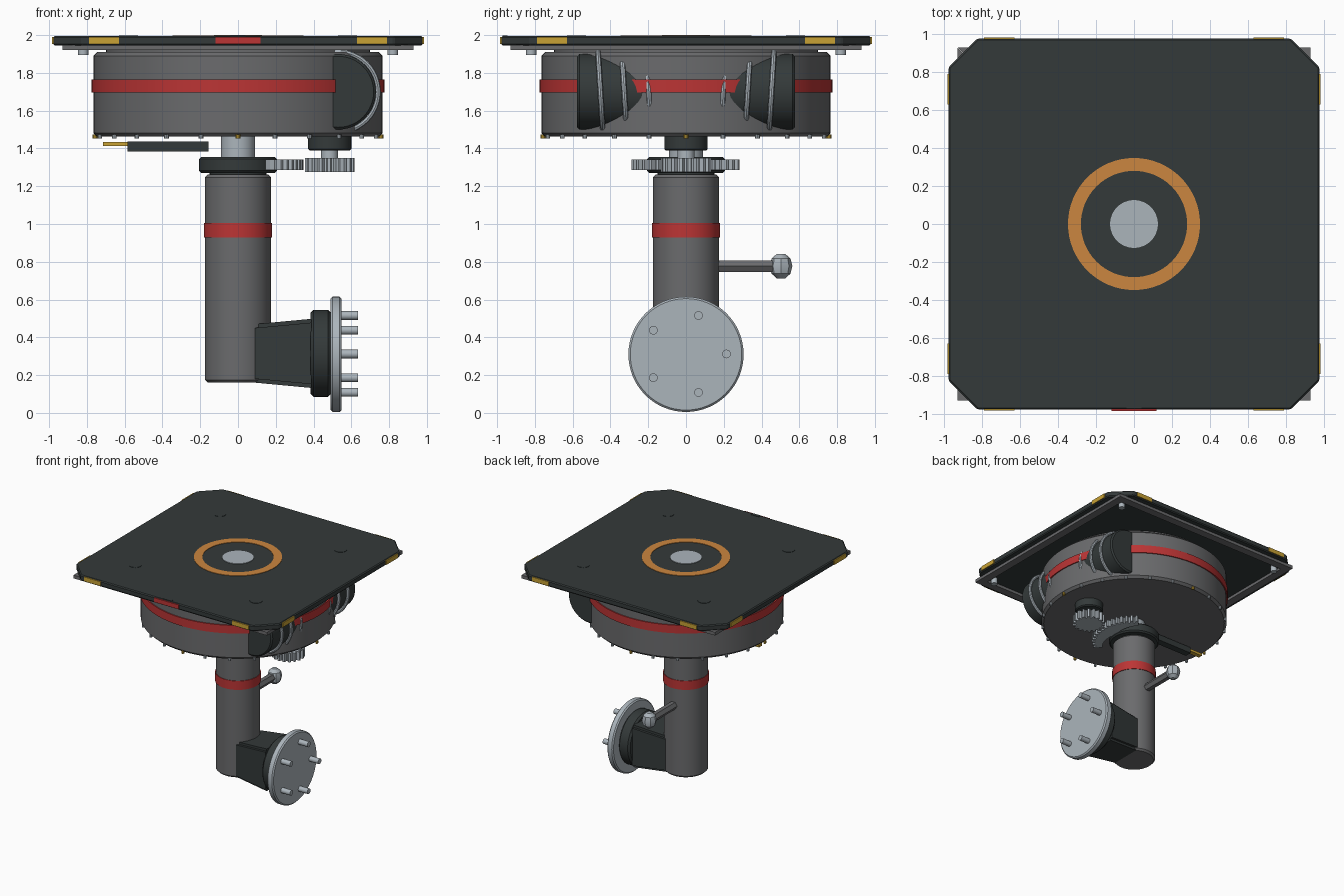
import bpy, bmesh, math
from mathutils import Matrix, Vector

if "Cube" in bpy.data.objects:
    bpy.data.objects.remove(bpy.data.objects["Cube"])


def material(name, rgb):
    m = bpy.data.materials.new(name)
    m.diffuse_color = (*rgb, 1)
    m.use_nodes = True
    m.node_tree.nodes["Principled BSDF"].inputs["Base Color"].default_value = m.diffuse_color
    return m


GRAY = material("steel gray", (0.145, 0.147, 0.152))
DARK = material("dark slate", (0.034, 0.042, 0.042))
SILVER = material("silver", (0.41, 0.46, 0.50))
RED = material("red", (0.50, 0.035, 0.035))
GOLD = material("gold", (0.58, 0.36, 0.035))
ORANGE = material("orange", (0.60, 0.24, 0.05))

AXIS = {"z": Matrix(), "x": Matrix.Rotation(math.pi / 2, 4, "Y"),
        "y": Matrix.Rotation(-math.pi / 2, 4, "X")}


def finish(name, bm, mat, smooth=True):
    bmesh.ops.recalc_face_normals(bm, faces=bm.faces[:])
    me = bpy.data.meshes.new(name)
    bm.to_mesh(me)
    bm.free()
    me.materials.append(mat)
    if smooth:
        me.shade_smooth()
        me.set_sharp_from_angle(angle=math.radians(32))
    ob = bpy.data.objects.new(name, me)
    bpy.context.collection.objects.link(ob)
    return ob


def lathe(name, profile, mat, loc=(0, 0, 0), axis="z", segs=48, closed=False, tilt=0):
    """Revolve (radius, height) points; closed profiles make rings."""
    bm = bmesh.new()
    rings = [[bm.verts.new((r * math.cos(2 * math.pi * i / segs),
                            r * math.sin(2 * math.pi * i / segs), h))
              for i in range(segs)] for r, h in profile]
    pairs = list(zip(rings, rings[1:]))
    if closed:
        pairs.append((rings[-1], rings[0]))
    for a, b in pairs:
        for i in range(segs):
            j = (i + 1) % segs
            bm.faces.new((a[i], a[j], b[j], b[i]))
    if not closed:
        bm.faces.new(rings[0])
        bm.faces.new(rings[-1])
    mtx = Matrix.Translation(loc) @ Matrix.Rotation(tilt, 4, "X") @ AXIS[axis]
    bm.transform(mtx)
    return finish(name, bm, mat)


def cyl(name, r, h0, h1, mat, bevel=0.0, **kw):
    if bevel:
        prof = [(r - bevel, h0), (r, h0 + bevel), (r, h1 - bevel), (r - bevel, h1)]
    else:
        prof = [(r, h0), (r, h1)]
    return lathe(name, prof, mat, **kw)


def ring(name, r0, r1, h0, h1, mat, **kw):
    return lathe(name, [(r0, h0), (r1, h0), (r1, h1), (r0, h1)], mat, closed=True, **kw)


def prism(name, pts, z0, z1, mat, loc=(0, 0, 0), bevel=0.0):
    """Extrude a flat outline upward."""
    bm = bmesh.new()
    face = bm.faces.new([bm.verts.new((x, y, z0)) for x, y in pts])
    top = bmesh.ops.extrude_face_region(bm, geom=[face])["geom"]
    bmesh.ops.translate(bm, vec=(0, 0, z1 - z0),
                        verts=[v for v in top if isinstance(v, bmesh.types.BMVert)])
    if bevel:
        bmesh.ops.bevel(bm, geom=bm.edges[:], offset=bevel, segments=1, affect="EDGES")
    bmesh.ops.translate(bm, vec=loc, verts=bm.verts[:])
    return finish(name, bm, mat, smooth=False)


def box(name, x0, x1, y0, y1, z0, z1, mat, bevel=0.0):
    return prism(name, [(x0, y0), (x1, y0), (x1, y1), (x0, y1)], z0, z1, mat, bevel=bevel)


def teeth(root, tip, count, start=0.0, span=2 * math.pi):
    """Toothed outline along an arc."""
    pts = []
    step = span / count
    for i in range(count):
        for f, r in ((0.05, root), (0.25, tip), (0.6, tip), (0.8, root)):
            a = start + (i + f) * step
            pts.append((r * math.cos(a), r * math.sin(a)))
    return pts


# Top plate with clipped corners
E, C = 0.978, 0.825
prism("top_plate", [(-C, -E), (C, -E), (E, -C), (E, C), (C, E), (-C, E), (-E, C), (-E, -C)],
      1.945, 1.995, DARK, bevel=0.008)
ring("top_orange_ring", 0.28, 0.348, 1.992, 1.999, ORANGE, segs=64)
cyl("top_center_disc", 0.126, 1.99, 2.0, SILVER)
box("top_index_mark", -0.04, 0.04, -0.972, -0.945, 1.992, 1.998, DARK)
for sx in (-1, 1):
    for sy in (-1, 1):
        cyl("plate_cap", 0.05, 1.99, 1.998, DARK, loc=(0.58 * sx, 0.58 * sy, 0), segs=32)
        cyl("frame_bolt", 0.028, 1.895, 1.946, SILVER, loc=(0.82 * sx, 0.82 * sy, 0), segs=12)

# Edge markers on all four sides
for k in range(4):
    rot = Matrix.Rotation(k * math.pi / 2, 4, "Z")
    for s in (-1, 1):
        ob = box("edge_marker", 0.71 * s - 0.08, 0.71 * s + 0.08, -0.984, -0.97,
                 1.952, 1.99, GOLD)
        ob.data.transform(rot)
    # Under frame bar
    ob = prism("under_frame_bar", [(-0.93, -0.93), (0.93, -0.93), (0.86, -0.86), (-0.86, -0.86)],
               1.92, 1.948, GRAY)
    ob.data.transform(rot)
box("front_marker", -0.118, 0.118, -0.985, -0.97, 1.952, 1.99, RED)

# Drum body
cyl("drum", 0.766, 1.462, 1.91, GRAY, bevel=0.02, segs=72)
cyl("drum_mount", 0.70, 1.90, 1.95, GRAY, segs=64)
ring("drum_stripe", 0.75, 0.775, 1.695, 1.765, RED, segs=72)
for k in range(24):
    a = k * math.pi / 12
    cyl("rim_bolt", 0.012, 1.452, 1.475, GOLD if k % 6 == 0 else SILVER, segs=8,
        loc=(0.757 * math.cos(a), 0.757 * math.sin(a), 0))

# Side cylinder running through the drum, with slanted coils
cyl("side_cylinder", 0.2, -0.577, 0.577, DARK, bevel=0.012, loc=(0.53, 0, 1.7), axis="y")
for s in (-1, 1):
    for y in (0.453, 0.327, 0.197):
        prof = [(0.212 + 0.014 * math.cos(k * math.pi / 4), 0.014 * math.sin(k * math.pi / 4))
                for k in range(8)]
        lathe("coil", prof, SILVER, loc=(0.53, s * y, 1.7), axis="y", closed=True,
              tilt=-0.06 * s)

# Drive motor and pinion
cyl("motor_cap", 0.115, 1.39, 1.47, DARK, bevel=0.008, loc=(0.485, 0, 0), segs=32)
cyl("pinion_shaft", 0.045, 1.34, 1.40, SILVER, loc=(0.485, 0, 0), segs=24)
prism("pinion", teeth(0.108, 0.132, 18), 1.275, 1.35, SILVER, loc=(0.485, 0, 0))

# Gear sector
half = math.radians(58)
inner = [(0.19 * math.cos(half - i * half / 8), 0.19 * math.sin(half - i * half / 8))
         for i in range(17)]
inner = [Vector(p) * (1 + 0.45 * abs(i - 8) / 8) for i, p in enumerate(inner)]
prism("gear_sector", teeth(0.318, 0.346, 16, -half, 2 * half) + [tuple(p) for p in inner],
      1.285, 1.342, SILVER)

# Pointer arm under the drum
box("pointer_arm", -0.585, -0.155, -0.03, 0.03, 1.385, 1.437, DARK)
box("pointer_tip", -0.715, -0.58, -0.02, 0.02, 1.412, 1.433, GOLD)

# Column
cyl("neck", 0.09, 1.25, 1.47, SILVER, segs=32)
cyl("collar", 0.207, 1.27, 1.355, DARK, bevel=0.012)
cyl("column", 0.175, 0.16, 1.262, GRAY, bevel=0.015)
cyl("column_core", 0.15, 1.25, 1.28, DARK)
ring("column_stripe", 0.165, 0.18, 0.928, 1.005, RED)

# Lever with faceted knob
cyl("lever", 0.035, 0.15, 0.49, GRAY, loc=(0, 0, 0.777), axis="y", segs=6)
lathe("lever_knob", [(0.022, -0.065), (0.05, -0.04), (0.06, 0), (0.05, 0.04), (0.022, 0.065)],
      SILVER, loc=(0, 0.503, 0.777), segs=8)

# Elbow block widening towards the flange
bm = bmesh.new()
bmesh.ops.create_cube(bm, size=1)
for v in bm.verts:
    h = 0.155 if v.co.x < 0 else 0.183
    v.co = (0.09 if v.co.x < 0 else 0.39, math.copysign(h, v.co.y),
            0.315 + math.copysign(h, v.co.z))
bmesh.ops.bevel(bm, geom=[e for e in bm.edges if abs(e.verts[0].co.x - e.verts[1].co.x) > 0.1],
                offset=0.02, segments=2, affect="EDGES")
finish("elbow_block", bm, DARK, smooth=False)

# Flange with studs
cyl("flange_hub", 0.23, 0.385, 0.492, DARK, bevel=0.015, loc=(0, 0, 0.315), axis="x")
cyl("flange", 0.305, 0.49, 0.548, SILVER, bevel=0.01, loc=(0, 0, 0.31), axis="x", segs=64)
for k in range(5):
    a = 2 * math.pi * k / 5
    cyl("flange_stud", 0.023, 0.54, 0.635, SILVER, axis="x", segs=16,
        loc=(0, 0.214 * math.cos(a), 0.312 + 0.214 * math.sin(a)))
